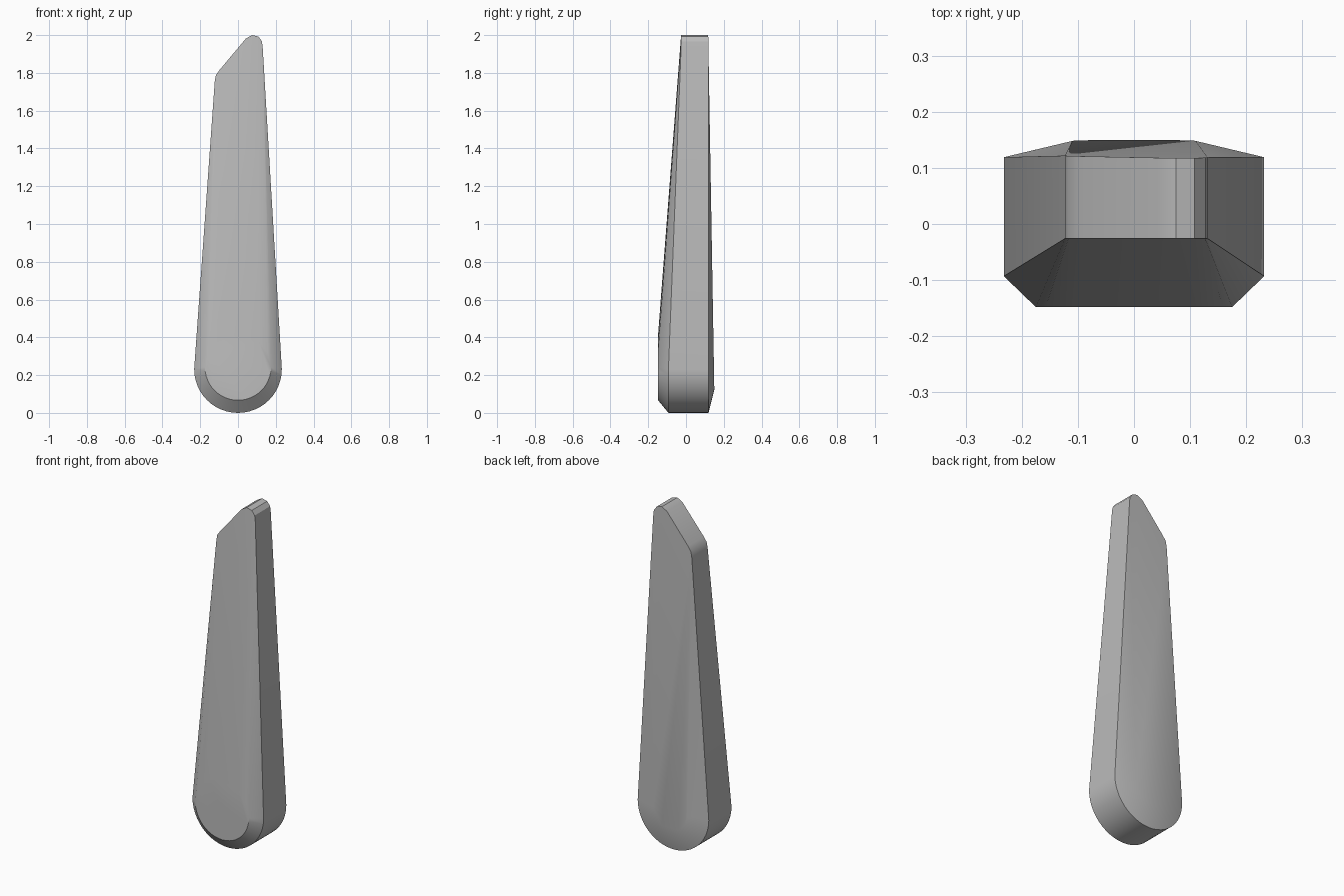
import bpy
import bmesh
from math import cos, sin, pi, radians

cube = bpy.data.objects.get("Cube")
if cube:
    bpy.data.objects.remove(cube, do_unlink=True)

# Plain grey finish
grey = bpy.data.materials.new("grey")
grey.use_nodes = True
color = (0.5, 0.5, 0.5, 1)
grey.diffuse_color = color
bsdf = grey.node_tree.nodes["Principled BSDF"]
bsdf.inputs["Base Color"].default_value = color
bsdf.inputs["Roughness"].default_value = 0.6

# Slanted, rounded tip from the +x side to the -x side (x, z)
TIP = [(0.131, 1.93), (0.127, 1.967), (0.108, 1.992), (0.075, 2.0), (0.042, 1.982),
       (-0.098, 1.815), (-0.117, 1.788), (-0.123, 1.755)]
STEPS = 24

bm = bmesh.new()


def arc(radius, center_z, start, end, steps, y):
    """Arc of vertices in a plane facing front; y is a function of z."""
    verts = []
    for i in range(steps + 1):
        a = start + (end - start) * i / steps
        z = center_z + radius * sin(a)
        verts.append(bm.verts.new((radius * cos(a), y(z), z)))
    return verts


def strip(a, b):
    """Quads between two equally long rows of vertices."""
    for i in range(len(a) - 1):
        bm.faces.new((a[i], a[i + 1], b[i + 1], b[i]))


def back_y(z):
    return 0.152 - 0.0172 * z


# Rounded foot: rows run from the -x side under the body to the +x side
front_rim = arc(0.232, 0.232, -pi, 0, STEPS, lambda z: -0.093)
front_pad = arc(0.175, 0.242, -pi, 0, STEPS, lambda z: -0.148)
back_rim = arc(0.232, 0.232, -pi, 0, STEPS, lambda z: 0.119)
back_pad = arc(0.110, 0.232, -pi, 0, STEPS, back_y)

# Tip rows
front_tip = [bm.verts.new((x, -0.026, z)) for x, z in TIP]
back_tip = [bm.verts.new((x, back_y(z), z)) for x, z in TIP]

# Side wall all the way round
strip(front_rim + front_tip + front_rim[:1], back_rim + back_tip + back_rim[:1])

# Chamfers round the foot, narrowing to nothing at the tip
for rim, pad, tip in ((front_rim, front_pad, front_tip), (back_rim, back_pad, back_tip)):
    strip(rim, pad)
    bm.faces.new((rim[-1], pad[-1], tip[0]))
    bm.faces.new((rim[0], pad[0], tip[-1]))

# Flat round pad in front, with the sloping panel above it
inner = arc(0.175, 0.242, 0, pi, len(TIP) - 1, lambda z: -0.148)
bm.faces.new(front_pad[1:-1] + inner)
strip(inner, front_tip)

# Flat back panel
bm.faces.new(back_pad + back_tip)

bmesh.ops.remove_doubles(bm, verts=bm.verts, dist=0.0002)
bmesh.ops.recalc_face_normals(bm, faces=bm.faces)
mesh = bpy.data.meshes.new("tapered_body")
bm.to_mesh(mesh)
bm.free()
mesh.materials.append(grey)

body = bpy.data.objects.new("tapered_body", mesh)
bpy.context.collection.objects.link(body)
bpy.ops.object.select_all(action="DESELECT")
body.select_set(True)
bpy.context.view_layer.objects.active = body
bpy.ops.object.shade_smooth_by_angle(angle=radians(30))
